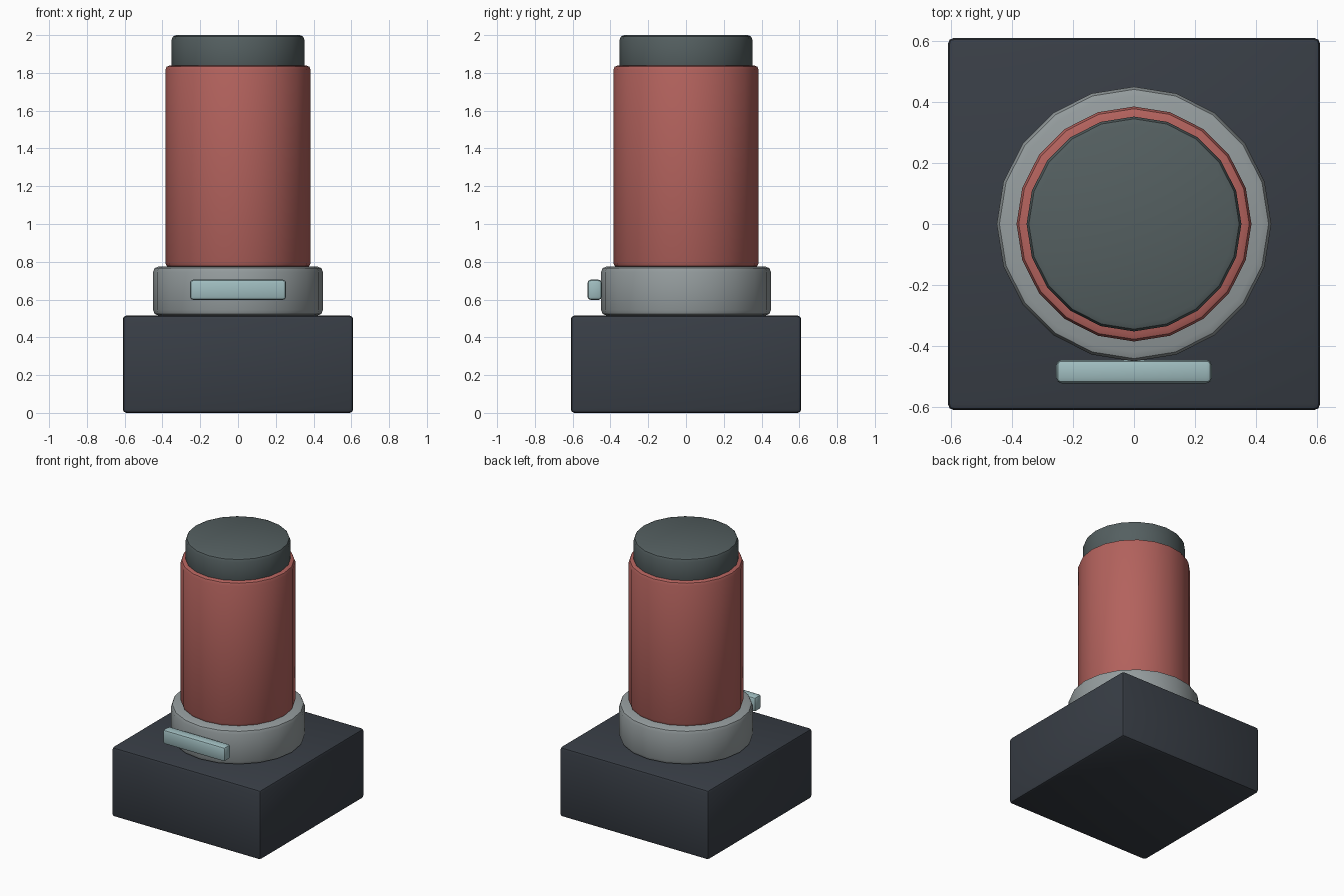
import bpy, math

if "Cube" in bpy.data.objects:
    bpy.data.objects.remove(bpy.data.objects["Cube"])


def material(name, rgb):
    m = bpy.data.materials.new(name)
    m.diffuse_color = (*rgb, 1)
    m.use_nodes = True
    m.node_tree.nodes["Principled BSDF"].inputs["Base Color"].default_value = m.diffuse_color
    return m


def finish(ob, name, mat, bevel):
    ob.name = name
    bpy.ops.object.transform_apply(location=False, rotation=True, scale=True)
    ob.data.materials.append(mat)
    mod = ob.modifiers.new("soft_edges", "BEVEL")
    mod.width = bevel
    mod.segments = 2
    mod.limit_method = 'ANGLE'
    mod.angle_limit = math.radians(40)
    bpy.ops.object.modifier_apply(modifier=mod.name)
    bpy.ops.object.shade_smooth_by_angle(angle=math.radians(40))


def box(name, lo, hi, mat, bevel):
    bpy.ops.mesh.primitive_cube_add(size=1, location=[(a + b) / 2 for a, b in zip(lo, hi)])
    ob = bpy.context.object
    ob.scale = [b - a for a, b in zip(lo, hi)]
    finish(ob, name, mat, bevel)


def drum(name, radius, z0, z1, mat, bevel):
    bpy.ops.mesh.primitive_cylinder_add(vertices=20, radius=radius, depth=z1 - z0,
                                        location=(0, 0, (z0 + z1) / 2))
    finish(bpy.context.object, name, mat, bevel)


dark = material("dark slate", (0.040, 0.048, 0.061))
steel = material("light steel grey", (0.300, 0.335, 0.342))
red = material("faded red", (0.450, 0.122, 0.109))
cap = material("green grey", (0.089, 0.115, 0.118))
pale = material("pale teal", (0.350, 0.510, 0.525))

# Square base block
box("base", (-0.61, -0.61, 0), (0.61, 0.61, 0.515), dark, 0.02)
# Stacked collar, body and cap
drum("collar", 0.45, 0.515, 0.775, steel, 0.03)
drum("body", 0.385, 0.77, 1.84, red, 0.025)
drum("cap", 0.352, 1.80, 2.0, cap, 0.025)
# Small bar on the front of the collar
box("front_bar", (-0.255, -0.522, 0.598), (0.255, -0.445, 0.705), pale, 0.018)
